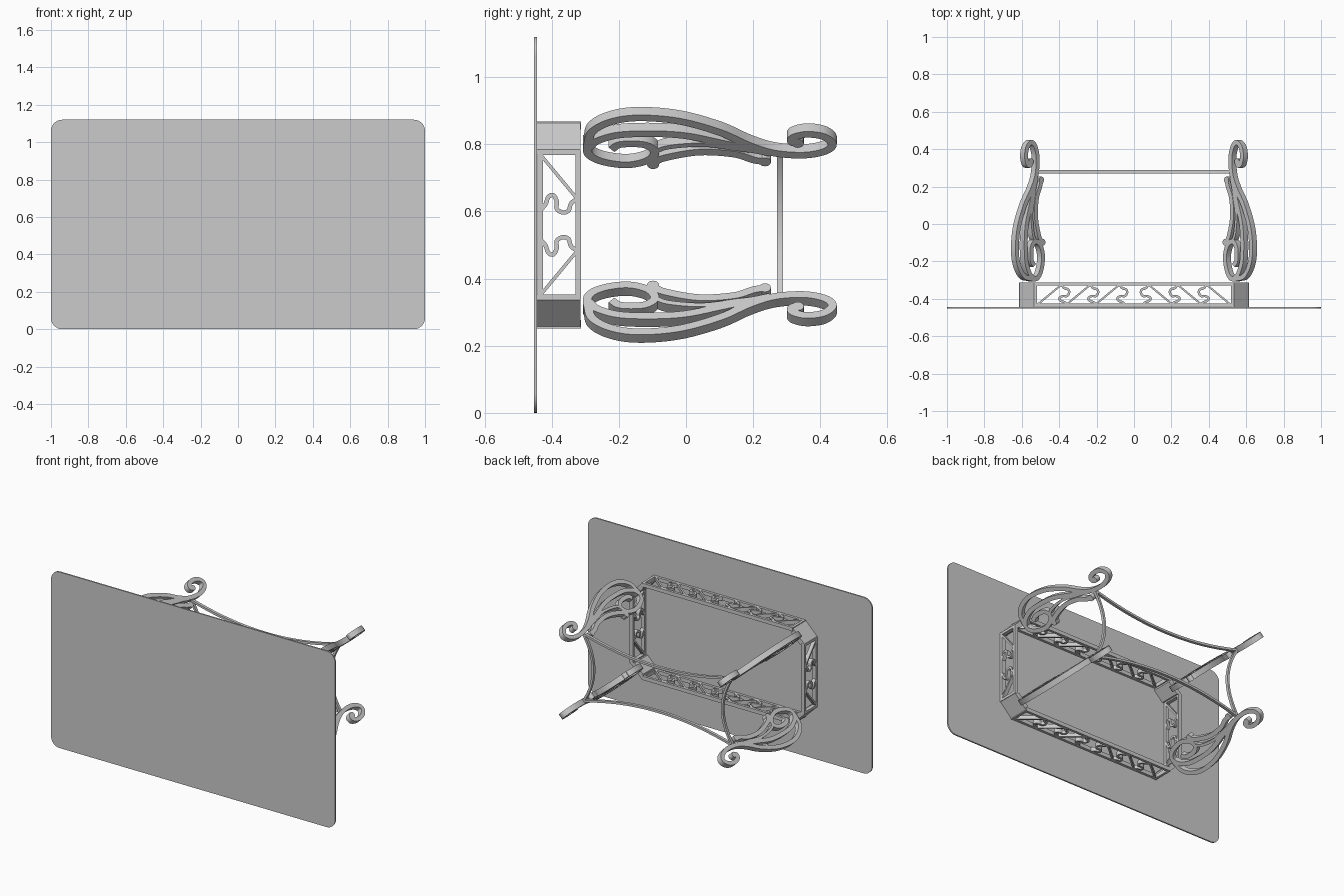
import bpy, bmesh, math
from mathutils import Vector

if "Cube" in bpy.data.objects:
    bpy.data.objects.remove(bpy.data.objects["Cube"])

ZC = 0.56  # height of the table's centre line
R2 = math.sqrt(2)


def spline(pts, n=7):
    """Catmull-Rom curve through 2D points."""
    p = [Vector(q) for q in pts]
    p = [2 * p[0] - p[1]] + p + [2 * p[-1] - p[-2]]
    out = []
    for a, b, c, d in zip(p, p[1:], p[2:], p[3:]):
        for i in range(n):
            t = i / n
            out.append(0.5 * (2 * b + (c - a) * t + (2 * a - 5 * b + 4 * c - d) * t ** 2
                              + (3 * b - a - 3 * c + d) * t ** 3))
    return out + [p[-2]]


def ribbon(bm, pts, width, thick, place):
    """Flat bar of rectangular section along a 2D path; place maps (u, v, w) to space."""
    pts = [Vector(p) for p in pts]
    rings = []
    for i, p in enumerate(pts):
        t = (pts[min(i + 1, len(pts) - 1)] - pts[max(i - 1, 0)]).normalized()
        n = Vector((-t.y, t.x)) * width / 2
        rings.append([bm.verts.new(place(*(p + n * s), w * thick / 2))
                      for s, w in ((1, 1), (-1, 1), (-1, -1), (1, -1))])
    for a, b in zip(rings, rings[1:]):
        for k in range(4):
            bm.faces.new((a[k], a[(k + 1) % 4], b[(k + 1) % 4], b[k]))
    bm.faces.new(rings[0])
    bm.faces.new(rings[-1])


def prism(bm, outline, thick, place):
    """Extruded 2D outline."""
    a = [bm.verts.new(place(u, v, -thick / 2)) for u, v in outline]
    b = [bm.verts.new(place(u, v, thick / 2)) for u, v in outline]
    bm.faces.new(a)
    bm.faces.new(b)
    for k in range(len(a)):
        j = (k + 1) % len(a)
        bm.faces.new((a[k], a[j], b[j], b[k]))


def disc(bm, c, r, thick, place):
    prism(bm, [(c[0] + r * math.cos(i * math.pi / 8), c[1] + r * math.sin(i * math.pi / 8))
               for i in range(16)], thick, place)


def finish(bm, name):
    bmesh.ops.recalc_face_normals(bm, faces=bm.faces)
    me = bpy.data.meshes.new(name)
    bm.to_mesh(me)
    bm.free()
    ob = bpy.data.objects.new(name, me)
    bpy.context.collection.objects.link(ob)


# Tabletop: thin upright plate with rounded corners
bm = bmesh.new()
r = 0.06
outline = []
for cx, cz, a0 in ((1, 1, 0), (-1, 1, 90), (-1, -1, 180), (1, -1, 270)):
    for i in range(9):
        a = math.radians(a0 + i * 90 / 8)
        outline.append((cx * (1 - r) + r * math.cos(a), ZC + cz * (0.56 - r) + r * math.sin(a)))
prism(bm, outline, 0.009, lambda u, v, w: (u, -0.4475 + w, v))
finish(bm, "tabletop")

# Apron rails: bordered frames filled with diagonals and small scrolls
scroll = spline([(0.045, -0.432), (0.062, -0.418), (0.083, -0.41), (0.088, -0.395), (0.07, -0.385),
                 (0.048, -0.385), (0.037, -0.368), (0.042, -0.35), (0.064, -0.342), (0.078, -0.322)], 4)


def rail(name, half, repeats, place):
    bm = bmesh.new()
    T = 0.024
    for v in (-0.434, -0.321):
        ribbon(bm, [(-half, v), (half, v)], 0.016, T, place)
    for s in (-1, 1):
        ribbon(bm, [(s * (half - 0.006), -0.443), (s * (half - 0.006), -0.314)], 0.016, T, place)
        for k in range(repeats):
            d = 0.155 * k
            ribbon(bm, [(s * (0.205 + d), -0.43), (s * (0.075 + d), -0.322)], 0.01, T, place)
            ribbon(bm, [(s * (p.x + d), p.y) for p in scroll], 0.013, T, place)
    finish(bm, name)


for s, side, lev in ((-1, "left", "lower"), (1, "right", "upper")):
    rail(side + "_rail", 0.222, 1, lambda u, v, w, s=s: (s * (0.604 + w), v, ZC + u))
    rail(lev + "_rail", 0.532, 3, lambda u, v, w, s=s: (u, v, ZC + s * (0.296 + w)))

# Leg bands in (y, p), p being the diagonal offset as seen from the side
bands = [
    # outer sweep ending in the foot curl
    [(-.293, .245), (-.28, .288), (-.224, .318), (-.14, .330), (-.02, .320), (.1, .287), (.188, .248),
     (.263, .225), (.352, .219), (.415, .231), (.436, .252), (.41, .274), (.36, .281), (.32, .272),
     (.315, .258), (.335, .252)],
    # inner spiral at the apron
    [(-.293, .255), (-.29, .222), (-.25, .200), (-.176, .190), (-.115, .203), (-.093, .229), (-.125, .250),
     (-.194, .251), (-.222, .236)],
    # middle sweep
    [(-.29, .24), (-.26, .263), (-.18, .281), (-.02, .279), (.12, .252), (.25, .225)],
    # inner edge with its two small knobs
    [(-.1, .192), (-.066, .210), (.039, .228), (.143, .222), (.2, .205), (.24, .199)],
    [(-.093, .229), (-.05, .243), (.05, .25), (.15, .238), (.25, .225)],
]
knobs = [(-.098, .191, .018), (.235, .199, .018), (.333, .254, .018)]
corner = [(0.53, 0.307), (0.615, 0.222), (0.58, 0.214), (0.522, 0.272)]

for sx, side in ((-1, "left"), (1, "right")):
    for sz, lev in ((-1, "lower"), (1, "upper")):
        def leg_place(y, s, w):
            p = s / R2
            return (sx * (p + 0.307 + w / R2), y, ZC + sz * (p - w / R2))
        bm = bmesh.new()
        for i, b in enumerate(bands):
            ribbon(bm, spline([(y, p * R2) for y, p in b]), 0.016 if i == 4 else 0.026, 0.034, leg_place)
        for y, p, kr in knobs:
            disc(bm, (y, p * R2), kr, 0.034, leg_place)
        finish(bm, f"{lev}_{side}_leg")

        # Chamfered corner block
        bm = bmesh.new()
        prism(bm, corner, 0.129, lambda u, v, w: (sx * u, -0.3785 + w, ZC + sz * v))
        finish(bm, f"{lev}_{side}_corner_block")

# Stretchers: slim bars between the legs, bowed toward the centre
arc = [i / 12 for i in range(-12, 13)]
for s, side, lev in ((-1, "left", "lower"), (1, "right", "upper")):
    bm = bmesh.new()
    ribbon(bm, [(0.525 * t, s * (0.215 - 0.075 * (1 - t * t))) for t in arc], 0.014, 0.018,
           lambda u, v, w: (u, 0.28 + w, ZC + v))
    finish(bm, lev + "_stretcher")
    bm = bmesh.new()
    ribbon(bm, [(0.215 * t, s * (0.525 - 0.07 * (1 - t * t))) for t in arc], 0.014, 0.018,
           lambda u, v, w: (v, 0.28 + w, ZC + u))
    finish(bm, side + "_stretcher")

# Smooth the curves while keeping the edges crisp
bpy.ops.object.select_all(action='SELECT')
bpy.context.view_layer.objects.active = bpy.context.selected_objects[0]
bpy.ops.object.shade_smooth_by_angle(angle=math.radians(35))
